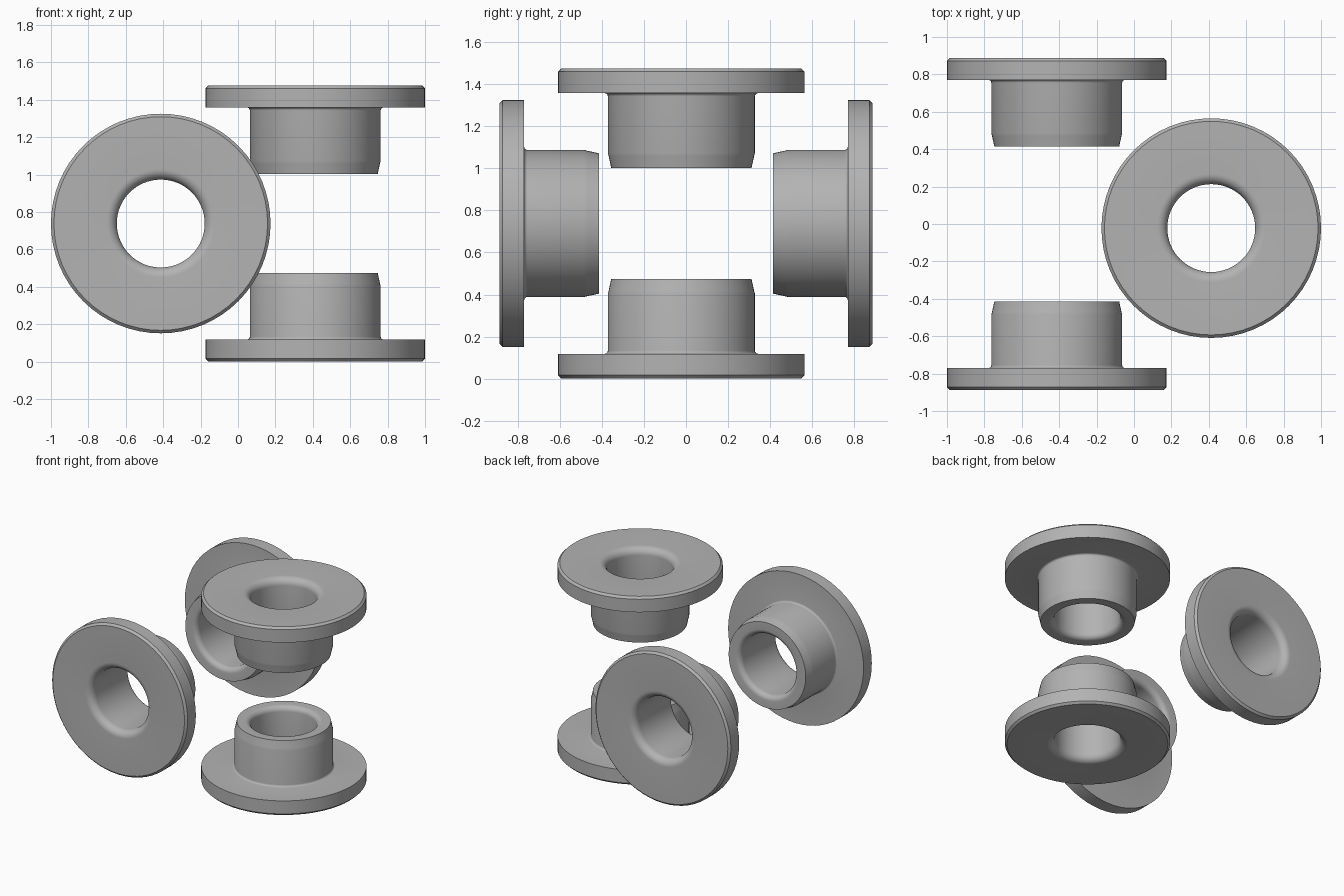
import bpy, bmesh, math
from mathutils import Vector

cube = bpy.data.objects.get("Cube")
if cube:
    bpy.data.objects.remove(cube, do_unlink=True)

# Plain grey material
grey = bpy.data.materials.new("plain grey")
grey.use_nodes = True
colour = (0.45, 0.45, 0.45, 1)
grey.diffuse_color = colour
grey.node_tree.nodes["Principled BSDF"].inputs["Base Color"].default_value = colour

FLANGE_R, FLANGE_T, HUB_R, BORE_R, LENGTH = 0.587, 0.118, 0.35, 0.235, 0.473
SEGMENTS = 64


def arc(cr, cz, rad, start, end, steps):
    """Points of a fillet in the (radius, height) plane."""
    angles = [math.radians(start + (end - start) * i / steps) for i in range(steps + 1)]
    return [(cr + rad * math.cos(a), cz + rad * math.sin(a)) for a in angles]


# Closed cross-section: flange face at height 0, hub rising above it
mouth, lip, root, bevel = 0.055, 0.04, 0.015, 0.016
profile = [(FLANGE_R - bevel, 0), (FLANGE_R, bevel), (FLANGE_R, FLANGE_T)]
profile += arc(HUB_R + root, FLANGE_T + root, root, 270, 180, 4)
profile += [(HUB_R, LENGTH - 0.07), (HUB_R - 0.004, LENGTH - 0.055), (HUB_R - 0.016, LENGTH)]
profile += arc(BORE_R + lip, LENGTH - lip, lip, 90, 180, 6)
profile += arc(BORE_R + mouth, mouth, mouth, 180, 270, 8)


def bushing(name, location, direction):
    """Revolve the cross-section and point the hub along direction."""
    bm = bmesh.new()
    rings = []
    for s in range(SEGMENTS):
        a = math.tau * s / SEGMENTS
        rings.append([bm.verts.new((r * math.cos(a), r * math.sin(a), z)) for r, z in profile])
    n = len(profile)
    for s in range(SEGMENTS):
        here, there = rings[s], rings[(s + 1) % SEGMENTS]
        for i in range(n):
            j = (i + 1) % n
            bm.faces.new((here[i], there[i], there[j], here[j]))
    bmesh.ops.recalc_face_normals(bm, faces=bm.faces)
    mesh = bpy.data.meshes.new(name)
    bm.to_mesh(mesh)
    bm.free()
    mesh.materials.append(grey)
    obj = bpy.data.objects.new(name, mesh)
    bpy.context.collection.objects.link(obj)
    obj.location = location
    obj.rotation_euler = Vector(direction).to_track_quat('Z', 'Y').to_euler()
    bpy.ops.object.select_all(action='DESELECT')
    obj.select_set(True)
    bpy.context.view_layer.objects.active = obj
    bpy.ops.object.shade_smooth_by_angle(angle=math.radians(30))


# Two facing pairs: one upright, one lying front to back
OFFSET, MID, TOP, DEPTH = 0.413, 0.738, 1.476, 0.888
bushing("bottom_bushing", (OFFSET, -0.022, 0), (0, 0, 1))
bushing("top_bushing", (OFFSET, -0.022, TOP), (0, 0, -1))
bushing("front_bushing", (-OFFSET, -DEPTH, MID), (0, 1, 0))
bushing("back_bushing", (-OFFSET, DEPTH, MID), (0, -1, 0))
